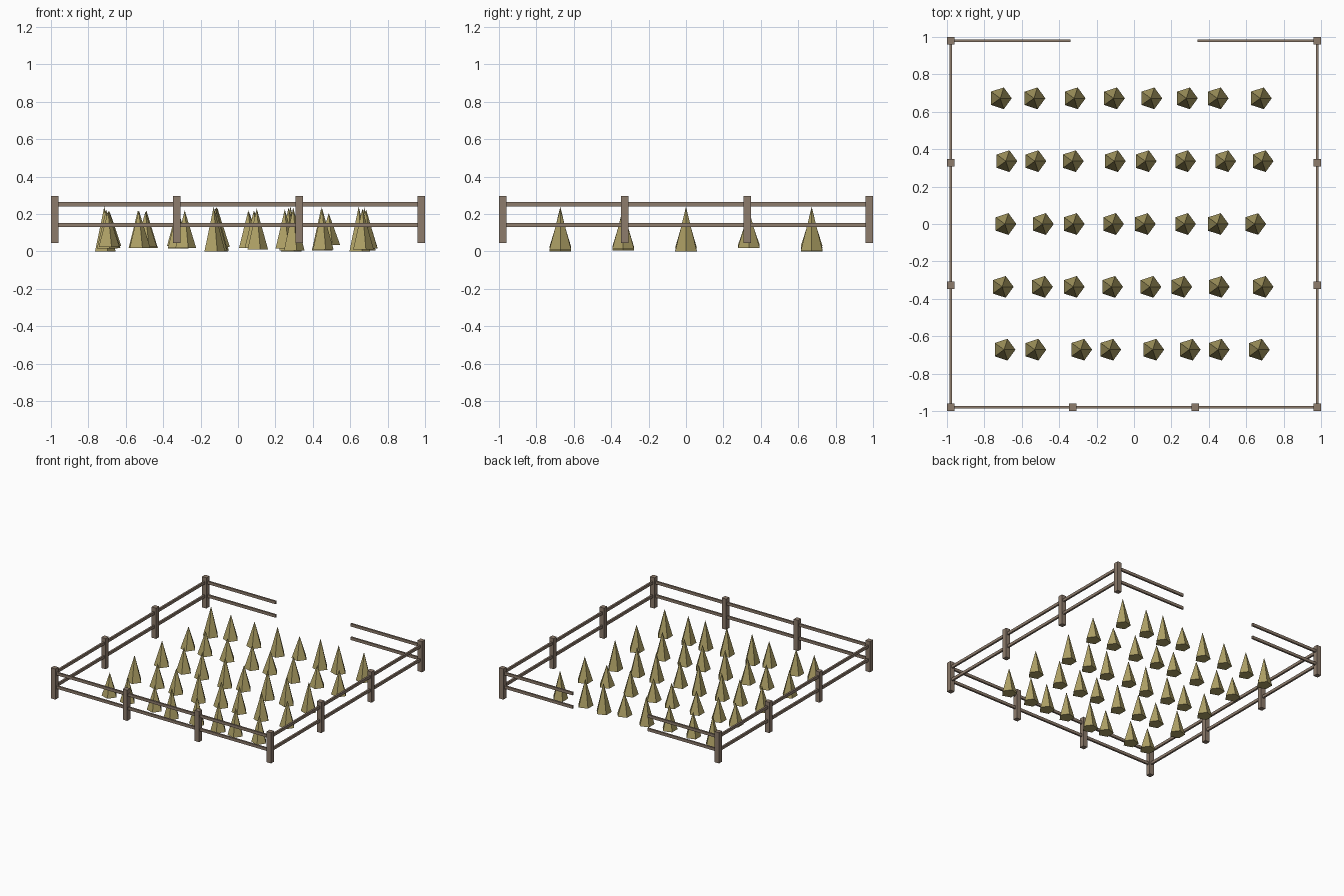
import bpy, bmesh, math
from mathutils import Matrix, Vector

if "Cube" in bpy.data.objects:
    bpy.data.objects.remove(bpy.data.objects["Cube"])


def material(name, rgb):
    m = bpy.data.materials.new(name)
    m.diffuse_color = (*rgb, 1)
    m.use_nodes = True
    m.node_tree.nodes["Principled BSDF"].inputs["Base Color"].default_value = m.diffuse_color
    return m


WOOD = material("wood", (0.27, 0.20, 0.15))
CROP = material("crop", (0.42, 0.35, 0.13))


def finish(bm, name, mat):
    bmesh.ops.recalc_face_normals(bm, faces=bm.faces)
    me = bpy.data.meshes.new(name)
    bm.to_mesh(me)
    bm.free()
    me.materials.append(mat)
    ob = bpy.data.objects.new(name, me)
    bpy.context.collection.objects.link(ob)


def box(name, center, size):
    bm = bmesh.new()
    bmesh.ops.create_cube(bm, size=1, matrix=Matrix.Translation(center) @ Matrix.Diagonal((*size, 1)))
    finish(bm, name, WOOD)


def crop(name, x, y, height, r=0.061):
    # five-sided spike, one corner towards +x, centred at a fixed height
    bm = bmesh.new()
    z0, z1 = 0.12 - height / 2, 0.12 + height / 2
    ring = [bm.verts.new((x + r * math.cos(a), y + r * math.sin(a), z0))
            for a in (i * math.tau / 5 for i in range(5))]
    tip = bm.verts.new((x, y, z1))
    bm.faces.new(ring[::-1])
    for i in range(5):
        bm.faces.new((ring[i], ring[(i + 1) % 5], tip))
    finish(bm, name, CROP)


# Fence posts: corners, front and both sides (the back has a gap)
E, P = 0.98, 0.327
spots = [(sx * E, y) for sx in (-1, 1) for y in (-E, -P, P, E)] + [(-P, -E), (P, -E)]
for i, (x, y) in enumerate(spots):
    box(f"post_{i}", (x, y, 0.171), (0.04, 0.04, 0.252))

# Two levels of rails
for level, z in (("lower", 0.142), ("upper", 0.253)):
    box(f"front_rail_{level}", (0, -E, z), (2 * E, 0.015, 0.023))
    for side, s in (("left", -1), ("right", 1)):
        box(f"{side}_rail_{level}", (s * E, 0, z), (0.015, 2 * E, 0.023))
        box(f"back_{side}_rail_{level}", (s * 0.66, E, z), (0.64, 0.015, 0.023))

# Crop rows: x positions and heights
rows = {
    0.672: ((-.715, -.535, -.32, -.11, .09, .28, .445, .675),
            (.24, .20, .20, .23, .18, .24, .22, .23)),
    0.336: ((-.685, -.53, -.33, -.105, .06, .27, .485, .685),
            (.18, .19, .18, .19, .18, .20, .17, .20)),
    0.0: ((-.69, -.49, -.325, -.115, .055, .27, .445, .645),
          (.20, .20, .21, .24, .20, .23, .23, .24)),
    -0.336: ((-.705, -.495, -.325, -.12, .085, .25, .45, .685),
             (.21, .19, .20, .23, .20, .21, .22, .21)),
    -0.672: ((-.695, -.53, -.285, -.13, .10, .295, .45, .665),
             (.19, .20, .20, .24, .22, .23, .22, .22)),
}
for r, (y, (xs, hs)) in enumerate(rows.items()):
    for c, (x, h) in enumerate(zip(xs, hs)):
        crop(f"crop_{r}_{c}", x, y, h)
